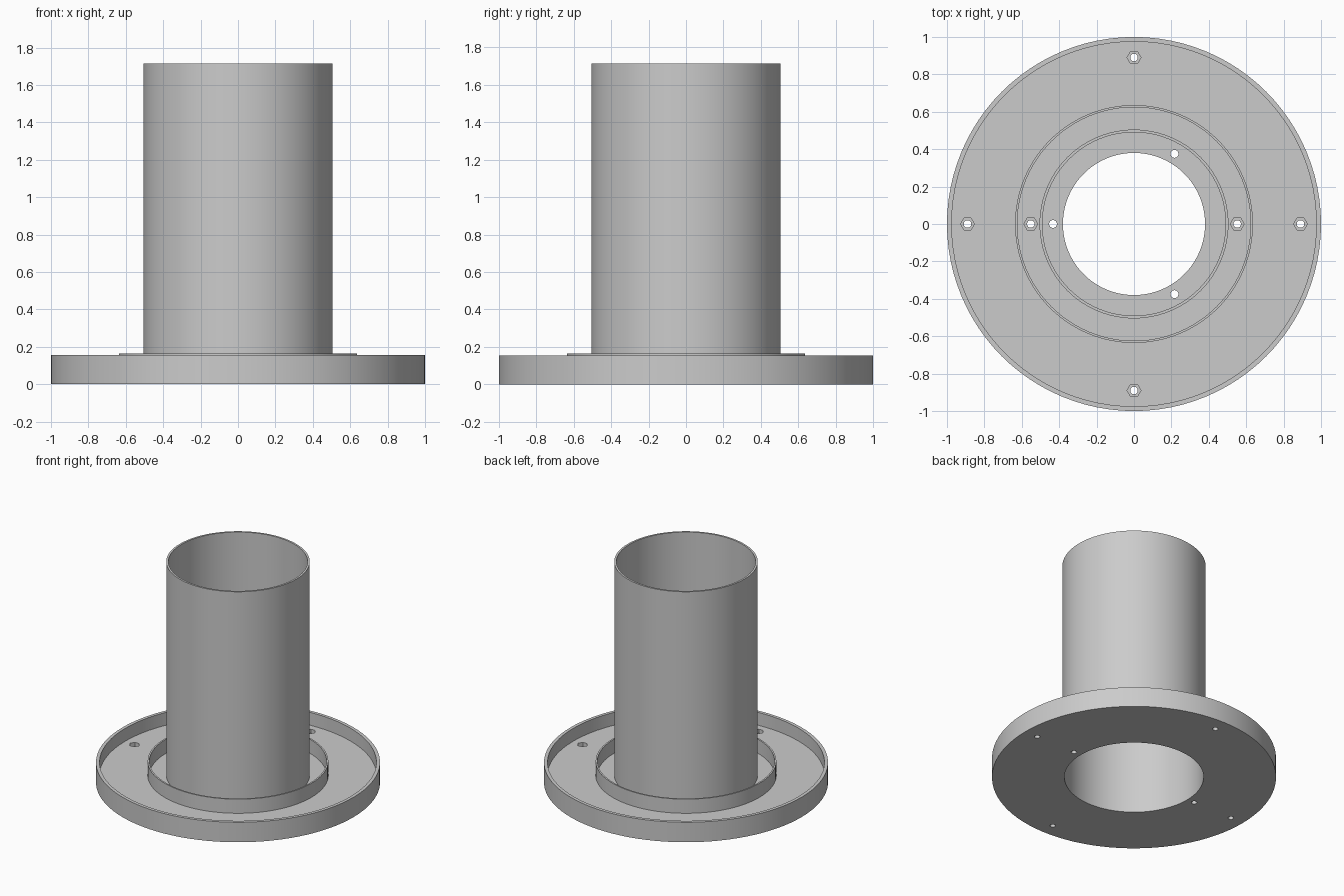
import bpy
import bmesh
from math import cos, sin, pi, radians

if "Cube" in bpy.data.objects:
    bpy.data.objects.remove(bpy.data.objects["Cube"], do_unlink=True)

# One plain grey for the whole casting
grey = bpy.data.materials.new("plain_grey")
grey.use_nodes = True
colour = (0.6, 0.6, 0.6, 1)
grey.diffuse_color = colour
grey.node_tree.nodes["Principled BSDF"].inputs["Base Color"].default_value = colour

SEGMENTS = 96
FLOOR = 0.055
BORE = 0.49


def add_object(name, bm):
    bmesh.ops.recalc_face_normals(bm, faces=bm.faces)
    mesh = bpy.data.meshes.new(name)
    bm.to_mesh(mesh)
    bm.free()
    mesh.materials.append(grey)
    obj = bpy.data.objects.new(name, mesh)
    bpy.context.collection.objects.link(obj)
    return obj


def lathe(name, profile):
    """Revolve a closed (radius, height) profile around z."""
    bm = bmesh.new()
    rings = [[bm.verts.new((r * cos(2 * pi * i / SEGMENTS), r * sin(2 * pi * i / SEGMENTS), z))
              for r, z in profile] for i in range(SEGMENTS)]
    count = len(profile)
    for i, ring in enumerate(rings):
        following = rings[(i + 1) % SEGMENTS]
        for j in range(count):
            k = (j + 1) % count
            bm.faces.new((ring[j], following[j], following[k], ring[k]))
    return add_object(name, bm)


def tube(name, outer, inner, bottom, top):
    return lathe(name, [(inner, bottom), (outer, bottom), (outer, top), (inner, top)])


def drill(target, spots, radius, sides, bottom, top):
    """Cut an upright prism out of the target at every spot."""
    bm = bmesh.new()
    for x, y in spots:
        lower = [bm.verts.new((x + radius * cos(2 * pi * i / sides),
                               y + radius * sin(2 * pi * i / sides), bottom)) for i in range(sides)]
        face = bm.faces.new(lower)
        side = bmesh.ops.extrude_face_region(bm, geom=[face])["geom"]
        moved = [v for v in side if isinstance(v, bmesh.types.BMVert)]
        bmesh.ops.translate(bm, verts=moved, vec=(0, 0, top - bottom))
    cutter = add_object("hole_cutter", bm)
    cutter.hide_render = True
    mod = target.modifiers.new("holes", "BOOLEAN")
    mod.operation = "DIFFERENCE"
    mod.solver = "EXACT"
    mod.object = cutter
    bpy.context.view_layer.objects.active = target
    bpy.ops.object.modifier_apply(modifier=mod.name)
    bpy.data.objects.remove(cutter, do_unlink=True)


# Dished base with a thin raised rim
base = lathe("base_tray", [(BORE, 0), (1, 0), (1, 0.155), (0.975, 0.155),
                           (0.975, FLOOR), (BORE, FLOOR)])

# Low collar and tall open pipe standing on the floor
collar = tube("inner_collar", 0.636, 0.624, FLOOR, 0.165)
pipe = tube("main_pipe", 0.505, BORE, FLOOR, 1.715)

# Ledge inside the pipe
ledge = tube("inner_ledge", BORE + 0.005, 0.38, 0.845, 0.875)

# Bolt holes with hexagonal nut pockets in the floor
bolts = [(0.89, 0), (-0.89, 0), (0, 0.89), (0, -0.89), (0.552, 0), (-0.552, 0)]
drill(base, bolts, 0.037, 6, 0.025, 0.1)
drill(base, bolts, 0.02, 24, -0.1, 0.1)

# Three screw holes through the ledge
screws = [(0.433 * cos(radians(a)), 0.433 * sin(radians(a))) for a in (60, 180, 300)]
drill(ledge, screws, 0.021, 24, 0.8, 0.9)

# Smooth round walls, crisp edges
for obj in bpy.context.view_layer.objects:
    obj.select_set(obj in (base, collar, pipe, ledge))
bpy.context.view_layer.objects.active = base
bpy.ops.object.shade_smooth_by_angle(angle=radians(30))
